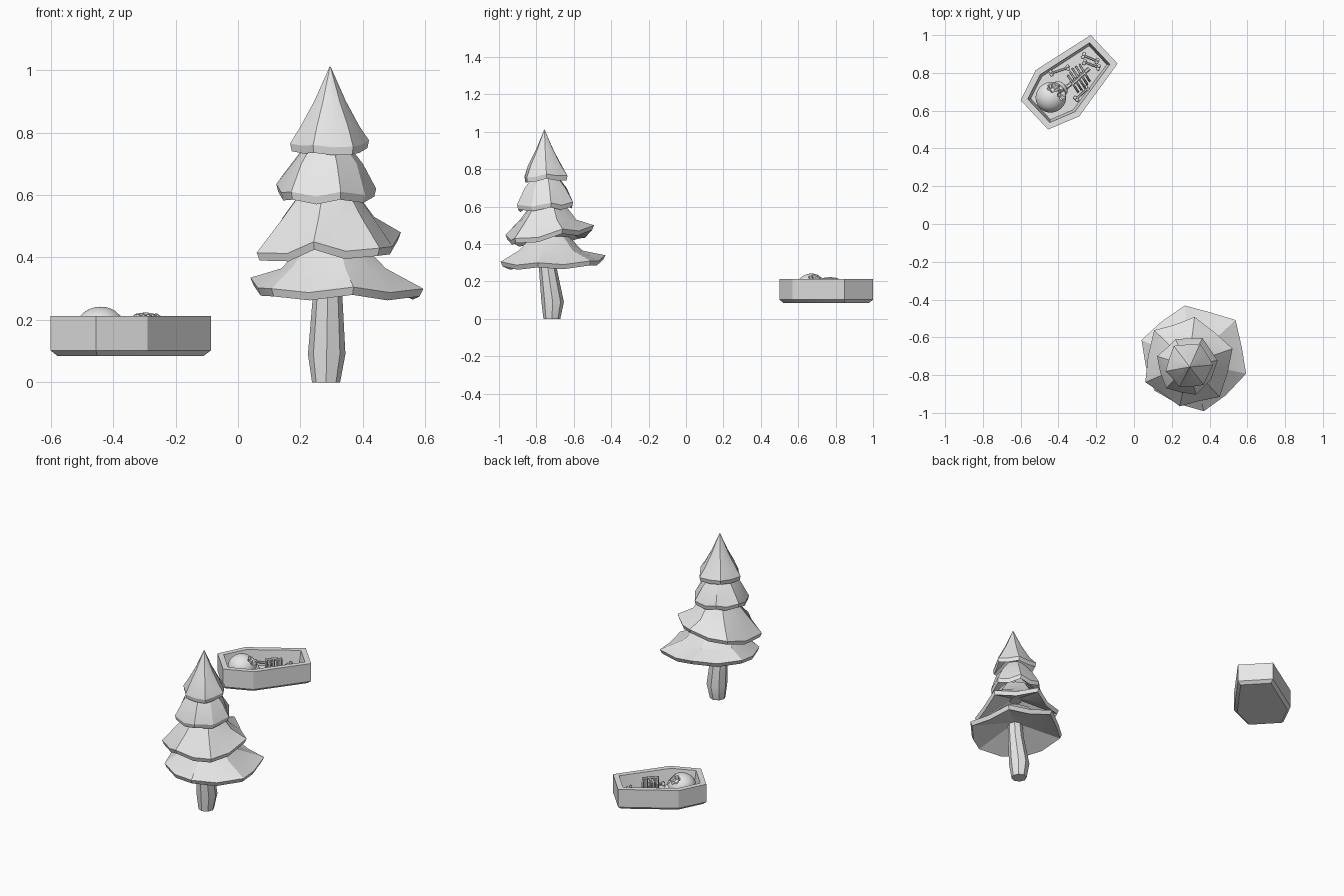
import bpy, bmesh, math
from mathutils import Matrix, Vector

cube = bpy.data.objects.get("Cube")
if cube:
    bpy.data.objects.remove(cube, do_unlink=True)

stone = bpy.data.materials.new("plain_grey")
stone.use_nodes = True
GREY = (0.8, 0.8, 0.8, 1)
stone.diffuse_color = GREY
stone.node_tree.nodes["Principled BSDF"].inputs["Base Color"].default_value = GREY


def finish(name, bm, matrix=Matrix(), angle=30):
    bmesh.ops.recalc_face_normals(bm, faces=bm.faces)
    mesh = bpy.data.meshes.new(name)
    bm.to_mesh(mesh)
    bm.free()
    mesh.materials.append(stone)
    obj = bpy.data.objects.new(name, mesh)
    bpy.context.collection.objects.link(obj)
    obj.matrix_world = matrix
    bpy.ops.object.select_all(action="DESELECT")
    obj.select_set(True)
    bpy.context.view_layer.objects.active = obj
    bpy.ops.object.shade_smooth_by_angle(angle=math.radians(angle))
    return obj


def loft(rings, bm=None):
    """Skin a stack of equal-length point loops and cap both ends."""
    bm = bm or bmesh.new()
    loops = [[bm.verts.new(p) for p in ring] for ring in rings]
    n = len(loops[0])
    for a, b in zip(loops, loops[1:]):
        for i in range(n):
            j = (i + 1) % n
            bm.faces.new((a[i], a[j], b[j], b[i]))
    bm.faces.new(loops[0][::-1])
    bm.faces.new(loops[-1])
    return bm


def circle(x, y, z, r, n=8):
    return [(x + r * math.cos(math.tau * i / n), y + r * math.sin(math.tau * i / n), z)
            for i in range(n)]


def tube(bm, points, r, n=6):
    """Round bar following a short path."""
    pts = [Vector(p) for p in points]
    rings = []
    for i, p in enumerate(pts):
        d = (pts[min(i + 1, len(pts) - 1)] - pts[max(i - 1, 0)]).normalized()
        q = d.to_track_quat("Z", "Y")
        rings.append([p + q @ Vector(c) for c in circle(0, 0, 0, r, n)])
    loft(rings, bm)


def ball(bm, centre, size, detail=2):
    m = Matrix.Translation(centre) @ Matrix.Diagonal((*size, 1))
    return bmesh.ops.create_icosphere(bm, subdivisions=detail, radius=1, matrix=m)["verts"]


# Tree trunk, slightly swollen and leaning
finish("trunk", loft([circle(0.282, -0.717, 0, 0.045), circle(0.284, -0.713, 0.09, 0.06),
                      circle(0.287, -0.74, 0.28, 0.047), circle(0.29, -0.75, 0.45, 0.04)]))


# Branch tiers: corners are (angle, radius, height), profile is (radius, height) going up
def tier(name, centre, corners, profile, pinch, drop):
    cx, cy = centre
    rim = []
    for i, (a, r, z) in enumerate(corners):
        b, s, w = corners[(i + 1) % len(corners)]
        b += 360 if b < a else 0
        rim += [(math.radians(a), r, z),
                (math.radians((a + b) / 2), (r + s) / 2 * pinch, (z + w) / 2 - drop)]
    mean = sum(p[1] for p in rim) / len(rim)

    def place(a, r, z):
        return (cx + r * math.cos(a), cy + r * math.sin(a), z)

    rings = [[place(a, 0.035, profile[0][1]) for a, r, z in rim],
             [place(a, r * 0.96, z - 0.025) for a, r, z in rim],
             [place(a, r, z) for a, r, z in rim]]
    for pr, pz in profile:
        rings.append([place(a, pr * (0.6 + 0.4 * r / mean), pz) for a, r, z in rim])
    finish(name, loft(rings), angle=25)


tier("bottom_branches", (0.30, -0.73),
     [(-12, 0.30, 0.30), (43, 0.325, 0.31), (96, 0.30, 0.34),
      (156, 0.285, 0.335), (218, 0.245, 0.30), (285, 0.27, 0.305)],
     [(0.17, 0.365), (0.10, 0.44)], 0.9, 0.015)
tier("lower_branches", (0.29, -0.74),
     [(19, 0.245, 0.48), (83, 0.25, 0.50), (136, 0.255, 0.455),
      (203, 0.25, 0.415), (258, 0.23, 0.45), (313, 0.24, 0.43)],
     [(0.15, 0.53), (0.09, 0.61)], 0.87, 0.02)
tier("upper_branches", (0.285, -0.75),
     [(10, 0.16, 0.62), (62, 0.165, 0.625), (115, 0.155, 0.63),
      (163, 0.17, 0.635), (226, 0.165, 0.61), (286, 0.16, 0.61)],
     [(0.115, 0.70), (0.06, 0.77)], 0.9, 0.015)
tier("tree_top", (0.295, -0.757),
     [(5, 0.125, 0.775), (66, 0.135, 0.765), (127, 0.14, 0.775),
      (190, 0.13, 0.765), (243, 0.12, 0.76), (308, 0.12, 0.755)],
     [(0.093, 0.82), (0.05, 0.9), (0.001, 1.012)], 0.87, 0.005)

# Coffin: local x runs from the head end to the foot end
COFFIN = Matrix.Translation((-0.5275, 0.5775, 0)) @ Matrix.Rotation(math.radians(43.2), 4, "Z")
FLOOR = 0.12


def outline(inset, z):
    half = [(inset, 0.106 - inset * 0.65), (0.168, 0.168 - inset * 1.05),
            (0.507 - inset, 0.104 - inset * 0.8)]
    return [(x, y, z) for x, y in half] + [(x, -y, z) for x, y in reversed(half)]


finish("coffin", loft([outline(0.018, 0.085), outline(0, 0.102), outline(0, 0.213),
                       outline(0.032, 0.213), outline(0.045, FLOOR)]), COFFIN)

# Skull with pressed-in eye sockets and nose, and a jaw
bm = bmesh.new()
core = Vector((0.128, 0.008, 0.17))
dome = ball(bm, core, (0.082, 0.08, 0.072), 4)
for u, v, r in ((0.178, 0.04, 0.023), (0.178, -0.022, 0.023), (0.202, 0.009, 0.011)):
    spot = min((w.co.copy() for w in dome if w.co.z > core.z),
               key=lambda c: (c.x - u) ** 2 + (c.y - v) ** 2)
    for w in dome:
        if (w.co - spot).length < r:
            w.co = w.co.lerp(core, 0.25)
ball(bm, (0.195, 0.008, 0.15), (0.032, 0.045, 0.03), 3)
finish("skull", bm, COFFIN, 40)

# Rib cage: arched ribs, breastbone and spine
bm = bmesh.new()
for i in range(5):
    u = 0.262 + i * 0.021
    w = 0.058 - abs(i - 2) * 0.005
    tube(bm, [(u + 0.01 * math.cos(t), -0.02 + w * math.cos(t), FLOOR + 0.01 + 0.085 * math.sin(t))
              for t in (math.pi * k / 8 for k in range(9))], 0.006)
tube(bm, [(0.255, -0.02, 0.212), (0.30, -0.02, 0.217), (0.352, -0.02, 0.21)], 0.008)
tube(bm, [(0.22, -0.01, FLOOR + 0.012), (0.38, -0.02, FLOOR + 0.012)], 0.01)
finish("rib_cage", bm, COFFIN, 40)


# Loose limb bones with knobbly ends
def bone(name, start, end, z):
    bm = bmesh.new()
    a, b = Vector((*start, z)), Vector((*end, z))
    tube(bm, [a, b], 0.006)
    side = (b - a).cross(Vector((0, 0, 1))).normalized() * 0.008
    for p in (a, b):
        for s in (side, -side):
            ball(bm, p + s, (0.01, 0.01, 0.01))
    finish(name, bm, COFFIN, 40)


bone("arm_bone", (0.215, 0.1), (0.30, 0.06), 0.15)
bone("forearm_bone", (0.22, -0.09), (0.30, -0.09), 0.14)
bone("upper_leg_bone", (0.405, 0.05), (0.437, -0.02), 0.15)
bone("lower_leg_bone", (0.385, 0.022), (0.42, -0.05), 0.15)
